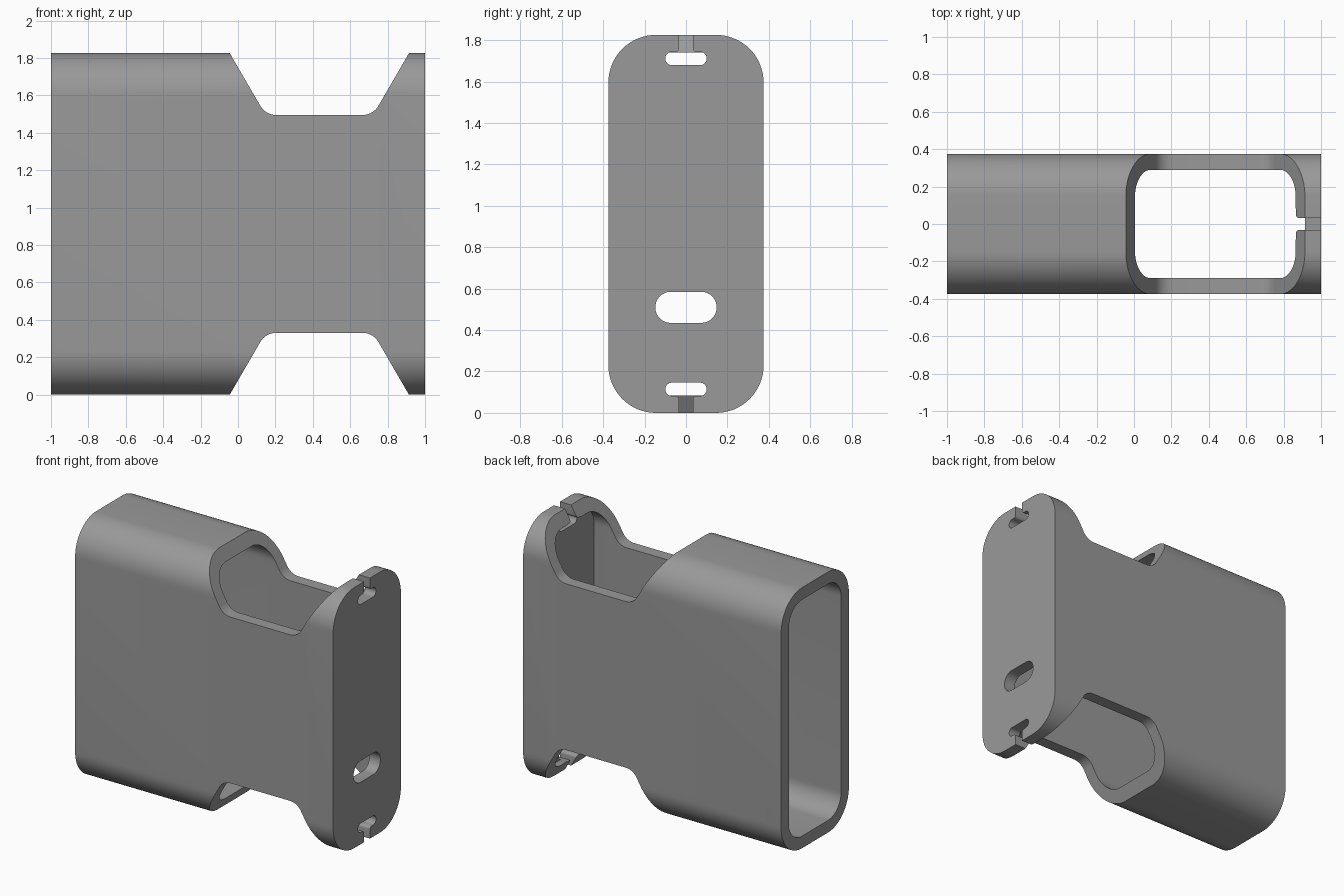
import bpy, bmesh, math
from mathutils import Vector

if "Cube" in bpy.data.objects:
    bpy.data.objects.remove(bpy.data.objects["Cube"])

H = 1.826          # overall height
MID = H / 2
WALL = 0.085


def rounded(points, radii, seg=16):
    """Round each corner of a closed 2D polygon with a tangent arc."""
    out = []
    n = len(points)
    for i, r in enumerate(radii):
        p = Vector(points[i])
        a = (Vector(points[i - 1]) - p).normalized()
        b = (Vector(points[(i + 1) % n]) - p).normalized()
        if r == 0:
            out.append(p)
            continue
        half = a.angle(b) / 2
        centre = p + (a + b).normalized() * (r / math.sin(half))
        start = p + a * (r / math.tan(half)) - centre
        turn = a.angle_signed(b)
        sweep = math.copysign(math.pi - 2 * half, turn)
        for k in range(seg + 1):
            t = sweep * k / seg
            c, s = math.cos(t), math.sin(t)
            out.append(centre + Vector((start.x * c - start.y * s,
                                        start.x * s + start.y * c)))
    return out


def box_outline(w, z0, z1, r, seg=16):
    return rounded([(-w, z0), (w, z0), (w, z1), (-w, z1)], [r] * 4, seg)


def prism(name, outline, axis, lo, hi):
    """Extrude a 2D outline along x (outline in yz) or y (outline in xz)."""
    place = (lambda p, d: (d, p.x, p.y)) if axis == 'x' else (lambda p, d: (p.x, d, p.y))
    bm = bmesh.new()
    a = [bm.verts.new(place(p, lo)) for p in outline]
    b = [bm.verts.new(place(p, hi)) for p in outline]
    n = len(a)
    bm.faces.new(a)
    bm.faces.new(b[::-1])
    for i in range(n):
        j = (i + 1) % n
        bm.faces.new((a[j], a[i], b[i], b[j]))
    bmesh.ops.recalc_face_normals(bm, faces=bm.faces)
    mesh = bpy.data.meshes.new(name)
    bm.to_mesh(mesh)
    bm.free()
    ob = bpy.data.objects.new(name, mesh)
    bpy.context.collection.objects.link(ob)
    return ob


grey = bpy.data.materials.new("plain grey")
grey.diffuse_color = (0.32, 0.32, 0.32, 1)
grey.use_nodes = True
grey.node_tree.nodes["Principled BSDF"].inputs["Base Color"].default_value = grey.diffuse_color

# Solid rounded body
sleeve = prism("sleeve", box_outline(0.375, 0, H, 0.23), 'x', -1, 1)
sleeve.data.materials.append(grey)

# Cavity, open at the left end and closed by the right end wall
cutters = [prism("cavity_cutter", box_outline(0.375 - WALL, WALL, H - WALL, 0.145),
                 'x', -1.2, 1 - WALL)]

# Oblong window in the end wall
cutters.append(prism("window_cutter", box_outline(0.148, 0.435, 0.585, 0.0745), 'x', 0.85, 1.2))


def flip(outline):
    return [Vector((p.x, H - p.y)) for p in outline]


# Finger cutouts with sloped ends, and tie slots with slits, top and bottom
slope = 1 / math.tan(math.radians(60))
rise = 0.3
cutout = rounded([(-0.045 - rise * slope, H + rise), (0.148, 1.495),
                  (0.722, 1.495), (0.915 + rise * slope, H + rise)],
                 [0, 0.1, 0.1, 0])
tie_slot = box_outline(0.1, 1.68, H - WALL + 0.003, 0.0315, 10)
# slit flares where it meets the tie slot
base = H - WALL - 0.01
slit = rounded([(-0.06, base), (0.06, base), (0.06, base + 0.012), (0.033, base + 0.012),
                (0.033, H + 0.1), (-0.033, H + 0.1), (-0.033, base + 0.012),
                (-0.06, base + 0.012)], [0, 0, 0, 0.02, 0, 0, 0.02, 0], 6)
for side, f in (("top", lambda o: o), ("bottom", flip)):
    cutters.append(prism(side + "_cutout_cutter", f(cutout), 'y', -0.6, 0.6))
    cutters.append(prism(side + "_tie_slot_cutter", f(tie_slot), 'x', 0.85, 1.2))
    cutters.append(prism(side + "_slit_cutter", f(slit), 'x', 0.8, 1.2))

# Carve the body
bpy.context.view_layer.objects.active = sleeve
sleeve.select_set(True)
for c in cutters:
    c.hide_render = True
    m = sleeve.modifiers.new(c.name, 'BOOLEAN')
    m.operation = 'DIFFERENCE'
    m.solver = 'EXACT'
    m.object = c
    bpy.ops.object.modifier_apply(modifier=m.name)
for c in cutters:
    bpy.data.objects.remove(c)

bpy.ops.object.shade_smooth_by_angle(angle=math.radians(30))
